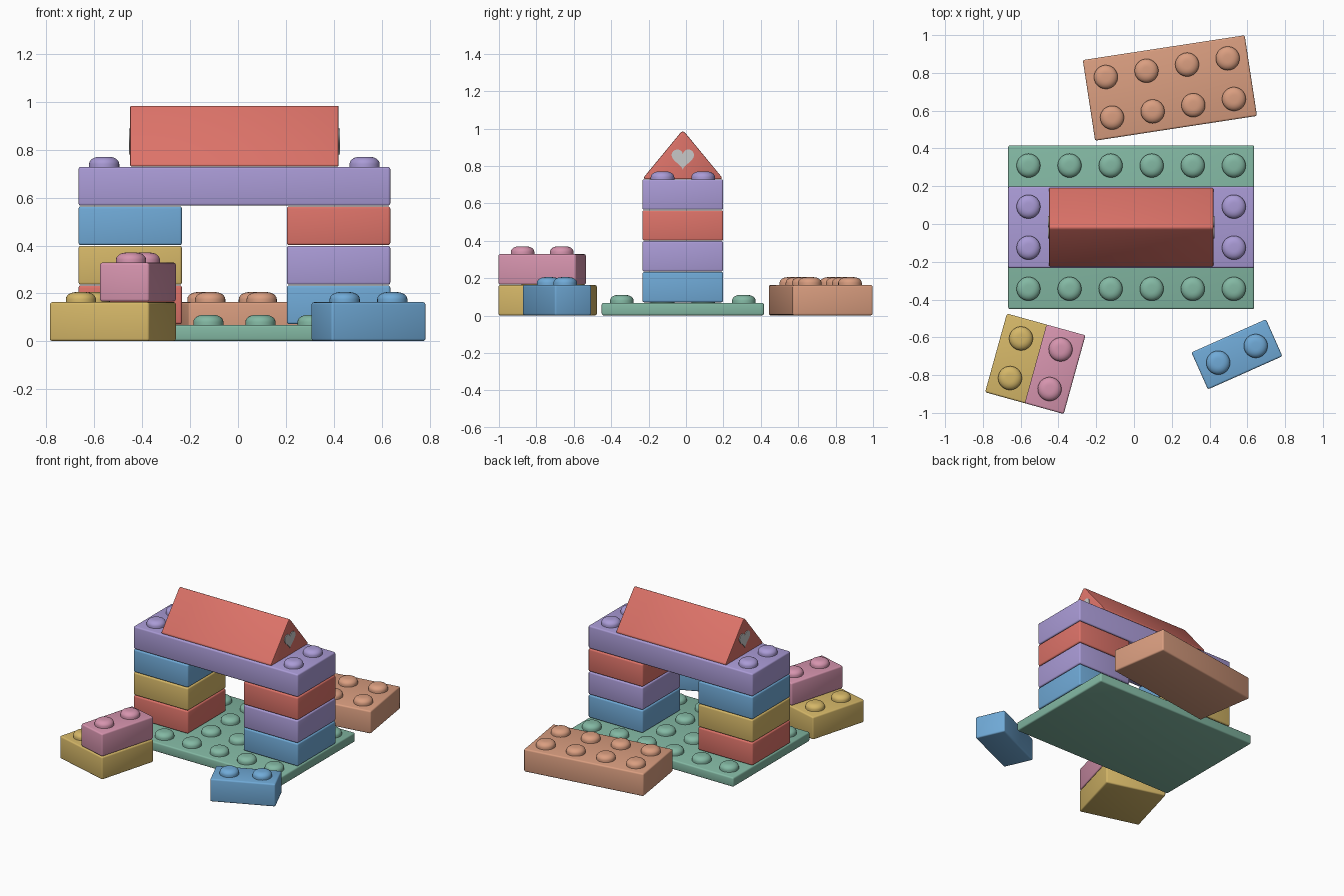
import bpy, bmesh, math
from mathutils import Matrix

if "Cube" in bpy.data.objects:
    bpy.data.objects.remove(bpy.data.objects["Cube"])

P = 0.2175      # stud pitch
H = 0.165       # brick height
CX, CY = -0.015, -0.017   # centre of the bridge


def colour(name, r, g, b):
    m = bpy.data.materials.new(name)
    lin = [((c / 255 + 0.055) / 1.055) ** 2.4 for c in (r, g, b)]
    m.diffuse_color = (*lin, 1)
    m.use_nodes = True
    m.node_tree.nodes["Principled BSDF"].inputs["Base Color"].default_value = m.diffuse_color
    return m


GREEN = colour("green", 131, 184, 163)
PURPLE = colour("purple", 170, 155, 214)
RED = colour("red", 221, 115, 105)
BLUE = colour("blue", 112, 170, 215)
YELLOW = colour("yellow", 213, 183, 104)
PINK = colour("pink", 214, 148, 174)
ORANGE = colour("orange", 218, 158, 128)
GREY = colour("light grey", 200, 200, 200)


def finish(name, bm, mat, matrix):
    bmesh.ops.recalc_face_normals(bm, faces=bm.faces)
    me = bpy.data.meshes.new(name)
    bm.to_mesh(me)
    bm.free()
    me.materials.append(mat)
    ob = bpy.data.objects.new(name, me)
    bpy.context.collection.objects.link(ob)
    ob.matrix_world = matrix
    bpy.context.view_layer.objects.active = ob
    ob.select_set(True)
    bpy.ops.object.shade_smooth_by_angle(angle=math.radians(35))
    ob.select_set(False)
    return ob


def add_stud(bm, x, y, z, r=0.063, h=0.042):
    # rounded button: short wall, quarter-ellipse shoulder, small flat crown
    prof = [(r, -0.005), (r, 0.012)]
    for i in range(1, 7):
        a = math.pi / 2 * i / 6
        prof.append((r - 0.042 * (1 - math.cos(a)), 0.012 + (h - 0.012) * math.sin(a)))
    n, rings = 32, []
    for pr, pz in prof:
        rings.append([bm.verts.new((x + pr * math.cos(2 * math.pi * k / n),
                                    y + pr * math.sin(2 * math.pi * k / n), z + pz))
                      for k in range(n)])
    for a, b in zip(rings, rings[1:]):
        for k in range(n):
            bm.faces.new((a[k], a[(k + 1) % n], b[(k + 1) % n], b[k]))
    bm.faces.new(rings[-1])


def brick(name, nx, ny, mat, x, y, z, h=H, angle=0, studs=lambda i, j: True):
    """Rounded block of nx by ny units, studs where the rule allows."""
    bm = bmesh.new()
    bmesh.ops.create_cube(bm, size=1)
    bmesh.ops.scale(bm, vec=(nx * P - 0.003, ny * P - 0.003, h - 0.003), verts=bm.verts)
    bmesh.ops.translate(bm, vec=(0, 0, h / 2), verts=bm.verts)
    bmesh.ops.bevel(bm, geom=bm.edges[:], offset=0.01, segments=3, profile=0.5,
                    affect='EDGES')
    for i in range(nx):
        for j in range(ny):
            if studs(i, j):
                add_stud(bm, (i - (nx - 1) / 2) * P, (j - (ny - 1) / 2) * P, h - 0.0015)
    return finish(name, bm, mat, Matrix.Translation((x, y, z)) @
                  Matrix.Rotation(math.radians(angle), 4, 'Z'))


# base plate, no studs under the pillars
brick("base_plate", 6, 4, GREEN, CX, CY, 0, h=0.07,
      studs=lambda i, j: j in (0, 3) or i in (2, 3))

# two pillars of three bricks
for side, sx, mats in (("left", -1, (RED, YELLOW, BLUE)), ("right", 1, (BLUE, PURPLE, RED))):
    for k, mat in enumerate(mats):
        brick(f"{side}_pillar_brick_{k + 1}", 2, 2, mat, CX + sx * 2 * P, CY, 0.07 + k * H,
              studs=lambda i, j: False)

# lintel beam
TOP = 0.07 + 4 * H
brick("beam", 6, 2, PURPLE, CX, CY, 0.07 + 3 * H, studs=lambda i, j: i in (0, 5))

# roof prism
bm = bmesh.new()
outline = [(-0.207, 0), (0.207, 0), (0.207, 0.012), (0, 0.993 - TOP), (-0.207, 0.012)]
face = bm.faces.new([bm.verts.new((-0.435, y, z)) for y, z in outline])
ext = bmesh.ops.extrude_face_region(bm, geom=[face])
bmesh.ops.translate(bm, vec=(0.87, 0, 0),
                    verts=[v for v in ext["geom"] if isinstance(v, bmesh.types.BMVert)])
ridge = [e for e in bm.edges if all(v.co.z > 0.2 for v in e.verts)]
bmesh.ops.bevel(bm, geom=ridge, offset=0.02, segments=5, profile=0.5, affect='EDGES')
bmesh.ops.recalc_face_normals(bm, faces=bm.faces)
rim = [e for e in bm.edges if e.calc_face_angle(0) > 0.6]
bmesh.ops.bevel(bm, geom=rim, offset=0.005, segments=2, profile=0.5, affect='EDGES')
finish("roof", bm, RED, Matrix.Translation((CX, CY, TOP)))

# heart plates on both gables
for side, sx in (("left", -1), ("right", 1)):
    bm = bmesh.new()
    pts = []
    for k in range(40):
        t = 2 * math.pi * k / 40
        pts.append((16 * math.sin(t) ** 3,
                    13 * math.cos(t) - 5 * math.cos(2 * t) - 2 * math.cos(3 * t) - math.cos(4 * t)))
    face = bm.faces.new([bm.verts.new((-0.003, y * 0.00375, z * 0.00375)) for y, z in pts])
    ext = bmesh.ops.extrude_face_region(bm, geom=[face])
    bmesh.ops.translate(bm, vec=(0.008, 0, 0),
                        verts=[v for v in ext["geom"] if isinstance(v, bmesh.types.BMVert)])
    finish(f"{side}_heart", bm, GREY, Matrix.Translation((CX + sx * 0.435, CY, 0.844)) @
           Matrix.Rotation(0 if sx > 0 else math.pi, 4, 'Z'))

# loose bricks around the bridge
brick("loose_orange_brick", 4, 2, ORANGE, 0.19, 0.72, 0, angle=8.7)
brick("loose_blue_brick", 2, 1, BLUE, 0.545, -0.69, 0, angle=24)
yx, yy, ya = -0.5225, -0.74, -15.5
brick("loose_yellow_brick", 2, 2, YELLOW, yx, yy, 0, angle=ya, studs=lambda i, j: i == 0)
a = math.radians(ya)
brick("loose_pink_brick", 1, 2, PINK, yx + P / 2 * math.cos(a), yy + P / 2 * math.sin(a), H, angle=ya)
